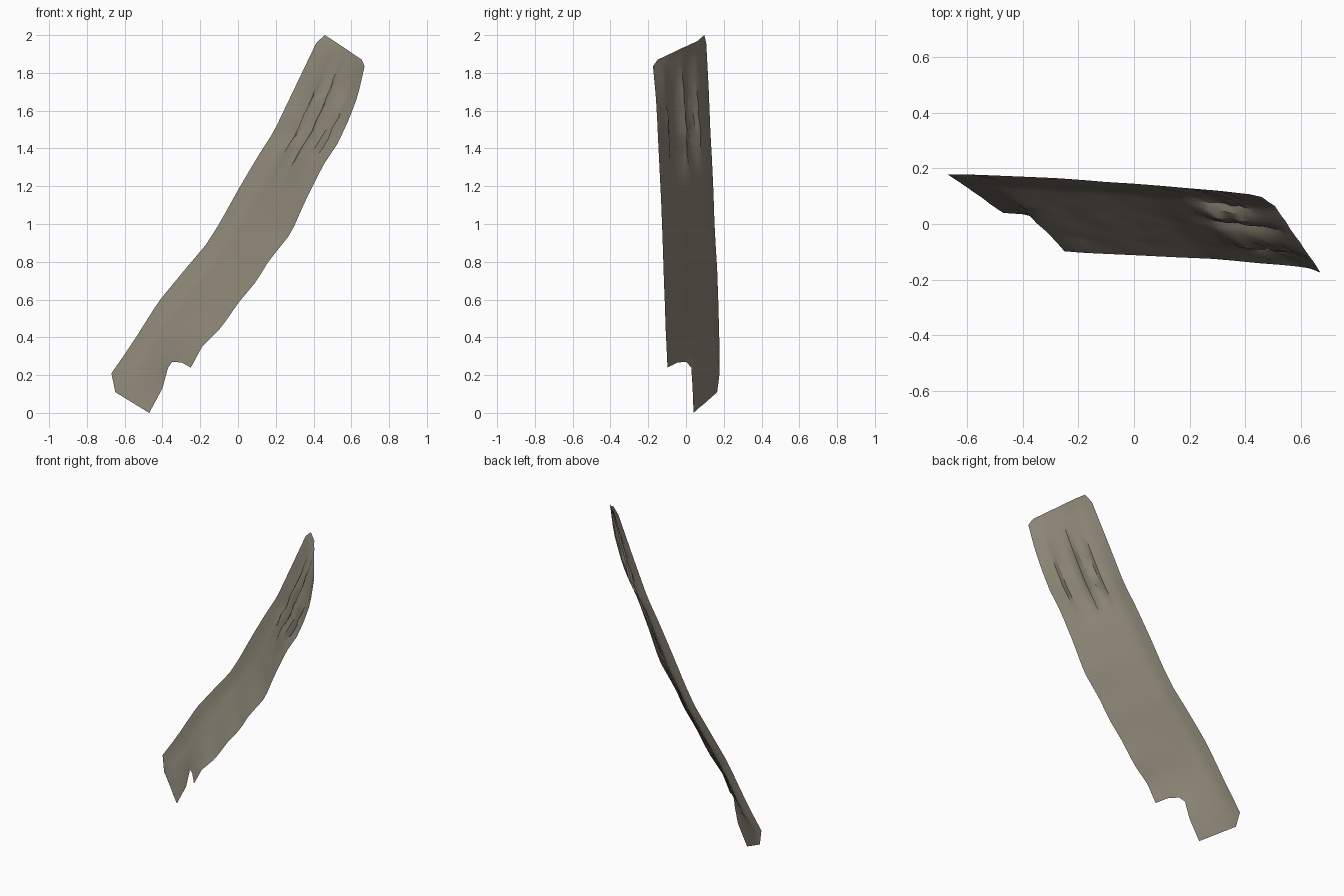
import bpy, bmesh, math, random
from mathutils import Vector as V

if "Cube" in bpy.data.objects:
    bpy.data.objects.remove(bpy.data.objects["Cube"])
random.seed(4)

mat = bpy.data.materials.new("weathered tan")
mat.diffuse_color = (0.26, 0.235, 0.18, 1)
mat.use_nodes = True
mat.node_tree.nodes["Principled BSDF"].inputs["Base Color"].default_value = mat.diffuse_color

# long edges of the curved sheet (x, y, z)
LEFT = [(-.54, .176, .40), (-.42, .171, .59), (-.28, .165, .76), (-.17, .157, .89),
        (-.10, .151, 1.0), (0, .145, 1.18), (.10, .137, 1.35), (.19, .129, 1.49),
        (.30, .12, 1.72), (.415, .107, 1.96)]
RIGHT = [(-.25, -.098, .24), (-.19, -.103, .35), (-.09, -.108, .45), (0, -.112, .58),
         (.10, -.117, .70), (.16, -.12, .80), (.28, -.125, .95), (.36, -.132, 1.13),
         (.45, -.141, 1.31), (.53, -.147, 1.43), (.59, -.153, 1.56), (.635, -.16, 1.68),
         (.67, -.175, 1.835)]
# tab rows below the notch: left and right ends
TAB = [((-.65, .165, .11), (-.47, .04, 0)), ((-.67, .178, .21), (-.40, .035, .13)),
       ((-.60, .178, .31), (-.37, .028, .24))]
TOP = ((.46, .097, 2.0), (.655, -.15, 1.87))
CREASE = .18
COLS = [0, .09, CREASE, .27, .31, .38, .44, .5, .54, .6, .67, .76, .81, .85, .92, 1]
NCUT = 10          # columns that carry on into the tab
ROWS = 30
NORMAL = V((-.64, -.685, .35)).normalized()
ALONG = V((.5, -.03, .86)).normalized()


def sample(pts, u):
    pts = [V(p) for p in pts]
    seg = [(b - a).length for a, b in zip(pts, pts[1:])]
    d = u * sum(seg)
    for a, b, l in zip(pts, pts[1:], seg):
        if d <= l + 1e-6:
            return a.lerp(b, d / l)
        d -= l
    return pts[-1]


def clamp(v):
    return max(0, min(1, v))


def relief(s, u):
    """Offset toward the front: folded left strip plus three dented channels near the top."""
    if s in (0, 1):
        return 0
    h = .034 * clamp((u + .2) / .15) * (1 - .5 * clamp((u - .75) / .2))
    off = -h * (s / CREASE if s < CREASE else (1 - s) / (1 - CREASE))
    a = clamp((u - .61) / .1) * clamp((1 - u) / .17)
    for lo, hi in ((.27, .5), (.5, .81)):
        if lo < s < hi:
            off += .03 * a * math.sin(math.pi * (s - lo) / (hi - lo)) ** .6
    return off + random.uniform(-.003, .003) * (.5 + 1.5 * a)


bm = bmesh.new()


def row(a, b, cols, u):
    a, b = V(a), V(b)
    return [bm.verts.new(a.lerp(b, s) + NORMAL * relief(s, u)) for s in cols]


def bridge(r0, r1):
    for i in range(min(len(r0), len(r1)) - 1):
        bm.faces.new((r0[i], r1[i], r1[i + 1], r0[i + 1]))


# tab, main strip and bevelled top end
tab_cols = [c / COLS[NCUT] for c in COLS[:NCUT + 1]]
rows = [row(a, b, tab_cols, u) for (a, b), u in zip(TAB, (-.2, -.14, -.07))]
for k in range(ROWS + 1):
    u = k / ROWS
    rows.append(row(sample(LEFT, u), sample(RIGHT, u), COLS, u))
rows.append(row(*TOP, COLS, 1))
# round the head of the notch
rows[3][NCUT].co -= ALONG * .022
rows[3][NCUT + 1].co -= ALONG * .008
for r0, r1 in zip(rows, rows[1:]):
    bridge(r0, r1)

mesh = bpy.data.meshes.new("curved_sheet")
bm.to_mesh(mesh)
bm.free()
mesh.materials.append(mat)
sheet = bpy.data.objects.new("curved_sheet", mesh)
bpy.context.collection.objects.link(sheet)
bpy.context.view_layer.objects.active = sheet
sheet.select_set(True)
bpy.ops.object.shade_smooth_by_angle(angle=math.radians(30))
